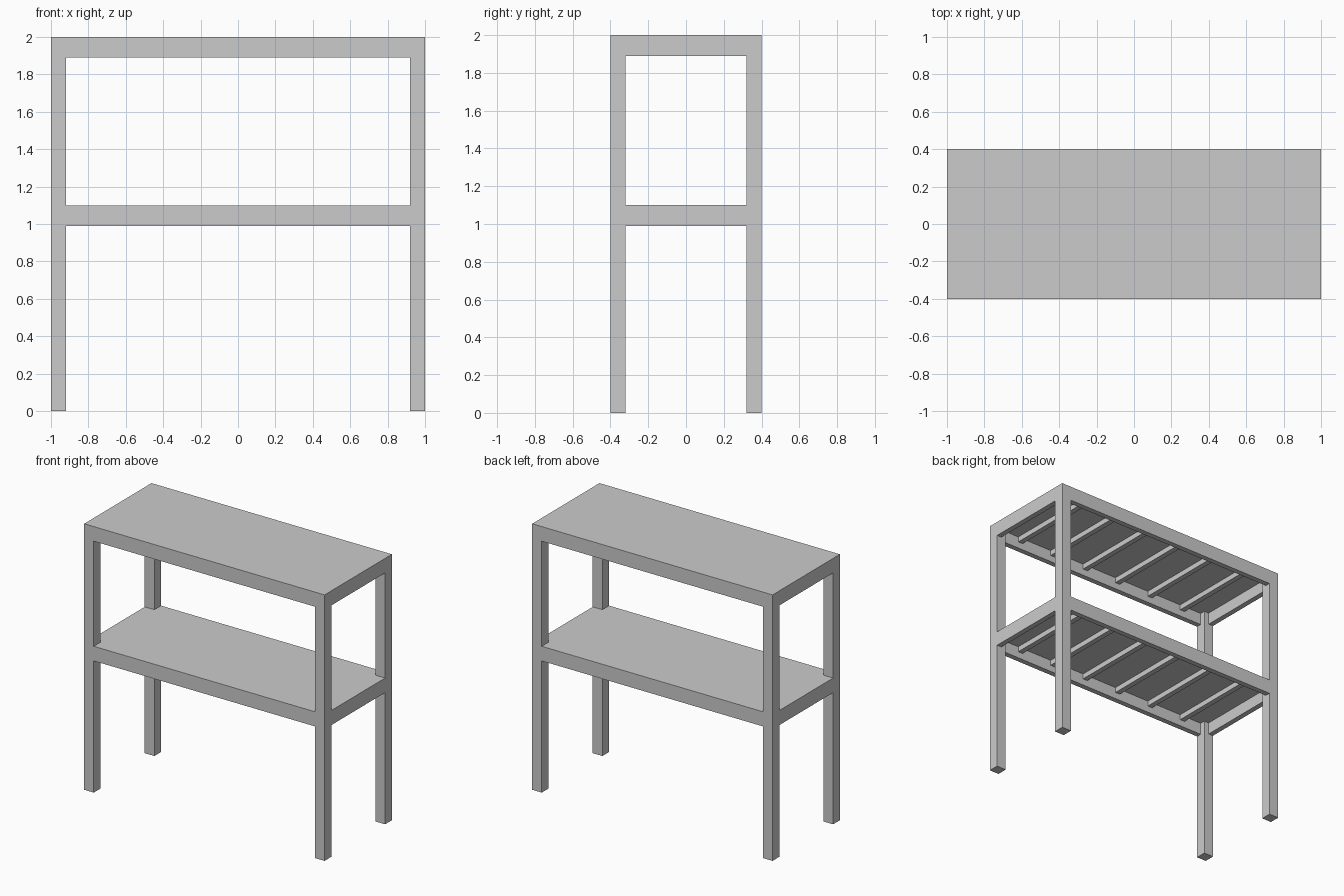
import bpy, bmesh

if "Cube" in bpy.data.objects:
    bpy.data.objects.remove(bpy.data.objects["Cube"])

LEG, T = 0.08, 0.04      # leg width, rail thickness
X, Y = 1.0, 0.4          # half length, half depth
PANEL = 0.02


def prism(name, outline, z0, z1):
    """Extrude a flat outline from z0 up to z1."""
    bm = bmesh.new()
    base = bm.faces.new([bm.verts.new((x, y, z0)) for x, y in outline])
    top = bmesh.ops.extrude_face_region(bm, geom=[base], use_keep_orig=True)
    verts = [v for v in top["geom"] if isinstance(v, bmesh.types.BMVert)]
    bmesh.ops.translate(bm, verts=verts, vec=(0, 0, z1 - z0))
    bmesh.ops.recalc_face_normals(bm, faces=bm.faces)
    mesh = bpy.data.meshes.new(name)
    bm.to_mesh(mesh)
    bm.free()
    obj = bpy.data.objects.new(name, mesh)
    bpy.context.collection.objects.link(obj)
    return obj


def box(name, x0, x1, y0, y1, z0, z1):
    return prism(name, [(x0, y0), (x1, y0), (x1, y1), (x0, y1)], z0, z1)


# Corner legs
for sx, side in ((-1, "left"), (1, "right")):
    for sy, end in ((-1, "front"), (1, "back")):
        xs = sorted((sx * X, sx * (X - LEG)))
        ys = sorted((sy * Y, sy * (Y - LEG)))
        box(f"{end}_{side}_leg", *xs, *ys, 0, 2 - PANEL)

# Top panel covers the legs; the shelf panel is notched around them
xi, yi = X - LEG, Y - LEG
box("top_panel", -X, X, -Y, Y, 2 - PANEL, 2)
quarter = [(X, yi), (xi, yi), (xi, Y)]
notched = (quarter + [(-x, y) for x, y in reversed(quarter)]
           + [(-x, -y) for x, y in quarter]
           + [(x, -y) for x, y in reversed(quarter)])
prism("shelf_panel", notched, 1.10 - PANEL, 1.10)

# Rails and cross slats under each panel
for level, z in (("top", 2.0), ("shelf", 1.10)):
    z1, z0 = z - PANEL, z - 0.11
    for s, end in ((-1, "front"), (1, "back")):
        box(f"{level}_{end}_rail", -xi, xi, *sorted((s * Y, s * (Y - T))), z0, z1)
    for s, side in ((-1, "left"), (1, "right")):
        box(f"{level}_{side}_rail", *sorted((s * X, s * (X - T))), -yi, yi, z0, z1)
    for i in range(6):
        x = -0.75 + 0.3 * i
        box(f"{level}_slat_{i + 1}", x - 0.02, x + 0.02, -Y + T, Y - T, z1 - 0.04, z1)
